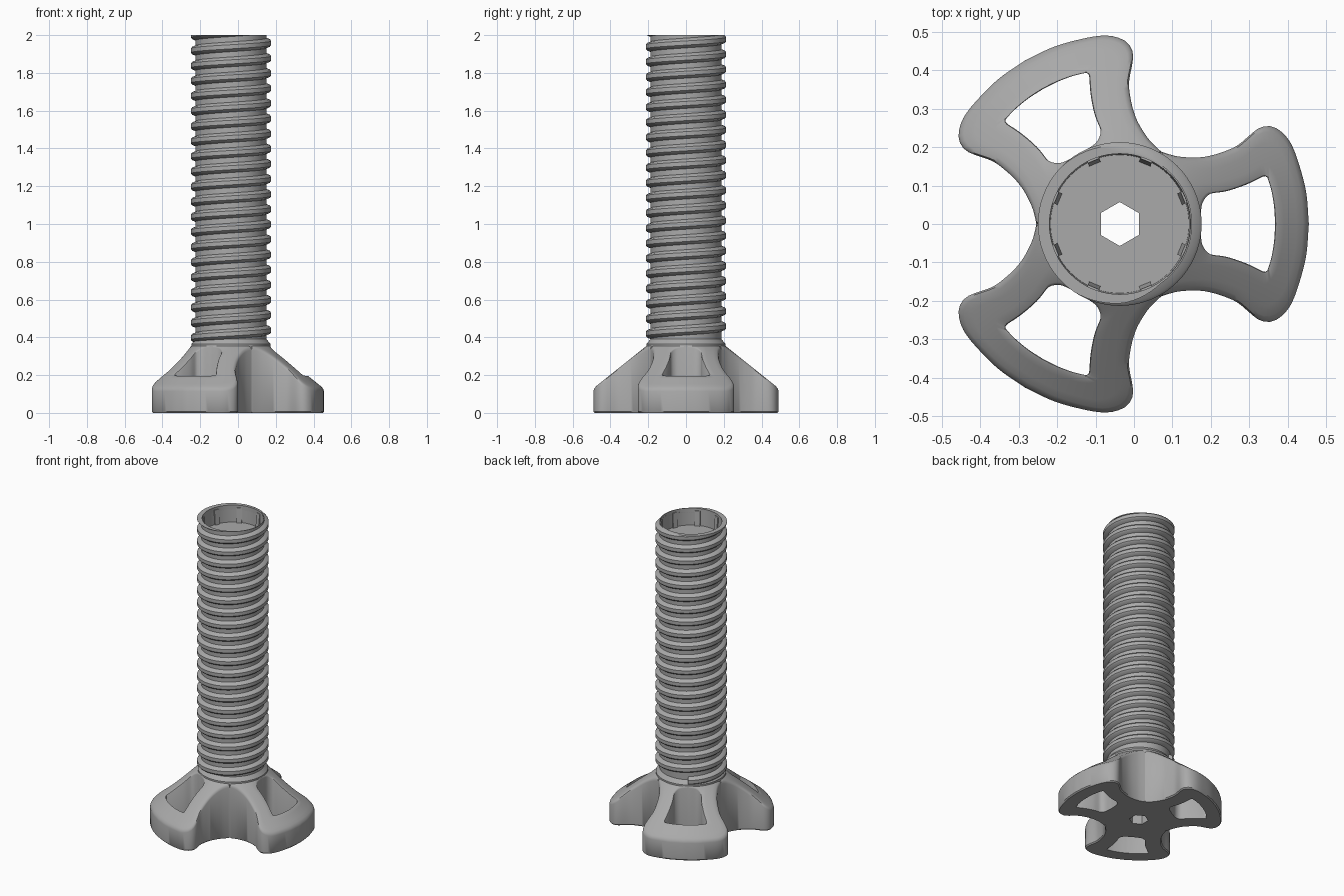
import bpy, bmesh, math
from mathutils import Vector, Matrix

if "Cube" in bpy.data.objects:
    bpy.data.objects.remove(bpy.data.objects["Cube"])

CX = -0.037                      # screw axis position in x
PITCH, TOP = 0.08, 2.0

grey = bpy.data.materials.new("plain grey")
grey.diffuse_color = (0.4, 0.4, 0.4, 1)
grey.use_nodes = True
grey.node_tree.nodes["Principled BSDF"].inputs["Base Color"].default_value = grey.diffuse_color


def finish(bm, name, angle=32):
    bmesh.ops.recalc_face_normals(bm, faces=bm.faces)
    me = bpy.data.meshes.new(name)
    bm.to_mesh(me)
    bm.free()
    ob = bpy.data.objects.new(name, me)
    ob.location.x = CX
    me.materials.append(grey)
    bpy.context.collection.objects.link(ob)
    bpy.ops.object.select_all(action='DESELECT')
    ob.select_set(True)
    bpy.context.view_layer.objects.active = ob
    bpy.ops.object.shade_smooth_by_angle(angle=math.radians(angle))
    return ob


def skin(bm, rows, close_rows=True, close_cols=True):
    """Quads over a grid of points, optionally closed both ways."""
    vs = [[bm.verts.new(p) for p in r] for r in rows]
    n, m = len(vs), len(vs[0])
    for i in range(n if close_rows else n - 1):
        for j in range(m if close_cols else m - 1):
            a, b = (i + 1) % n, (j + 1) % m
            bm.faces.new((vs[i][j], vs[i][b], vs[a][b], vs[a][j]))
    return vs


def polar(r, deg, z=0.0):
    t = math.radians(deg)
    return Vector((r * math.cos(t), r * math.sin(t), z))


def curve(pts, n):
    """n + 1 evenly spaced points on a smooth curve through pts."""
    p = [Vector((*q, 0)) if len(q) == 2 else Vector(q) for q in pts]
    p = [2 * p[0] - p[1]] + p + [2 * p[-1] - p[-2]]
    fine = []
    for i in range(1, len(p) - 2):
        a, b, c, d = p[i - 1:i + 3]
        for k in range(12):
            t = k / 12
            fine.append(0.5 * (2 * b + (c - a) * t + (2 * a - 5 * b + 4 * c - d) * t * t
                               + (3 * b - a - 3 * c + d) * t ** 3))
    fine.append(p[-2])
    dist = [0.0]
    for a, b in zip(fine, fine[1:]):
        dist.append(dist[-1] + (b - a).length)
    out, j = [], 0
    for i in range(n + 1):
        s = dist[-1] * i / n
        while j < len(dist) - 2 and dist[j + 1] < s:
            j += 1
        out.append(fine[j].lerp(fine[j + 1], (s - dist[j]) / max(dist[j + 1] - dist[j], 1e-9)))
    return out


# --- shaft: collar, threaded core, shallow socket and hexagonal bore ---
def hex_r(deg):
    return 0.0495 / math.cos(math.radians((deg + 30) % 60 - 30))


profile = [(None, 0), (0.209, 0), (0.209, 0.365), (0.188, 0.39), (0.188, TOP),
           (0.184, TOP), (0.180, 1.89), (None, 1.89)]
bm = bmesh.new()
skin(bm, [[polar(r or hex_r(i * 3.75), i * 3.75, z) for i in range(96)] for r, z in profile])
finish(bm, "shaft")

# --- helical thread, cut flat at the top of the shaft ---
STEPS = 72
section = [(0.183, -0.028), (0.206, -0.019), (0.213, -0.011), (0.213, 0.011),
           (0.206, 0.019), (0.183, 0.028)]
turns = 21
bm = bmesh.new()
rows = []
for i in range(turns * STEPS + 1):
    a = 120 + i * 360 / STEPS
    z0 = 0.385 + PITCH * i / STEPS
    rows.append([polar(r, a, z0 + z) for r, z in section])
vs = skin(bm, rows, close_rows=False)
bm.faces.new(vs[0])
bm.faces.new(vs[-1])
cut = bmesh.ops.bisect_plane(bm, geom=bm.verts[:] + bm.edges[:] + bm.faces[:],
                             plane_co=(0, 0, TOP), plane_no=(0, 0, 1), clear_outer=True)
edges = [e for e in cut["geom_cut"] if isinstance(e, bmesh.types.BMEdge)]
bmesh.ops.holes_fill(bm, edges=edges, sides=0)
finish(bm, "thread")

# --- eight wedge tabs inside the socket ---
bm = bmesh.new()
for k in range(8):
    rot = Matrix.Rotation(math.radians(22.5 + 45 * k), 3, 'Z')
    tri = [(0.169, 1.889), (0.185, 1.889), (0.185, 1.985), (0.178, 1.985)]
    ends = [[bm.verts.new(rot @ Vector((r, s * 0.016, z))) for r, z in tri] for s in (-1, 1)]
    for e in ends:
        bm.faces.new(e)
    for j in range(4):
        b = (j + 1) % 4
        bm.faces.new((ends[0][j], ends[0][b], ends[1][b], ends[1][j]))
finish(bm, "socket_tabs")

# --- three windowed grip arms under a conical top ---
side = curve([polar(0.217, 60), (0.13, 0.181), (0.157, 0.175), (0.20, 0.173), (0.237, 0.178),
              (0.275, 0.19), (0.307, 0.205), (0.345, 0.237)], 20)
tip = curve([(0.345, 0.237), (0.365, 0.251), (0.387, 0.255), (0.408, 0.249), (0.427, 0.234),
             (0.444, 0.212), polar(0.492, 20), polar(0.492, 10), polar(0.492, 0)], 20)
collar = [polar(0.17, a) for a in range(0, 61, 6)]
win_side = curve([(0.223, 0.068), (0.237, 0.079), (0.28, 0.086), (0.33, 0.103), (0.372, 0.123)], 20)
win_tip = curve([(0.372, 0.123), (0.381, 0.124), (0.386, 0.116), polar(0.404, 12),
                 polar(0.404, 6), polar(0.404, 0)], 20)
win_collar = curve([(0.21, 0), (0.212, 0.04), (0.216, 0.057), (0.223, 0.068)], 10)


def flip(p):
    return Vector((p.x, -p.y, p.z))


def loop(col, sd, tp):
    half = col + sd + tp[1:]                    # collar middle to arm tip
    return half + [flip(p) for p in half[-2:0:-1]]


outer, inner = loop(collar, side, tip), loop(win_collar, win_side[1:], win_tip)
# window loop repeats its corner so both loops have equal counts
inner = loop(win_collar, [win_side[0].lerp(win_side[1], 0.05)] + win_side[1:], win_tip)


def cone(p):
    return min(0.378, 0.362 - 0.8 * (p.xy.length - 0.2))


def ring(src, dst, d, drop=None, z=None):
    """Loop moved by d towards dst, on the cone or at height z."""
    out = []
    for p, q in zip(src, dst):
        v = p + (q - p).normalized() * d
        out.append(Vector((v.x, v.y, cone(v) - drop if z is None else z)))
    return out


first = ring(outer, inner, 0.015, drop=0)
last = ring(inner, outer, 0.007, drop=0)
middle = []
for t in (0.25, 0.5, 0.75):
    row = [a.lerp(b, t) for a, b in zip(first, last)]
    middle.append([Vector((v.x, v.y, cone(v))) for v in row])
rings = ([ring(outer, inner, 0.007, z=0), ring(outer, inner, 0, z=0.007),
          ring(outer, inner, 0, drop=0.014), ring(outer, inner, 0.0045, drop=0.004), first]
         + middle + [last, ring(inner, outer, 0.002, drop=0.002),
                     ring(inner, outer, 0, drop=0.007), ring(inner, outer, 0, z=0)])
for k in range(3):
    rot = Matrix.Rotation(math.radians(120 * k), 3, 'Z')
    bm = bmesh.new()
    skin(bm, [[rot @ p for p in r] for r in rings])
    finish(bm, "grip_arm_%d" % (k + 1), 40)
